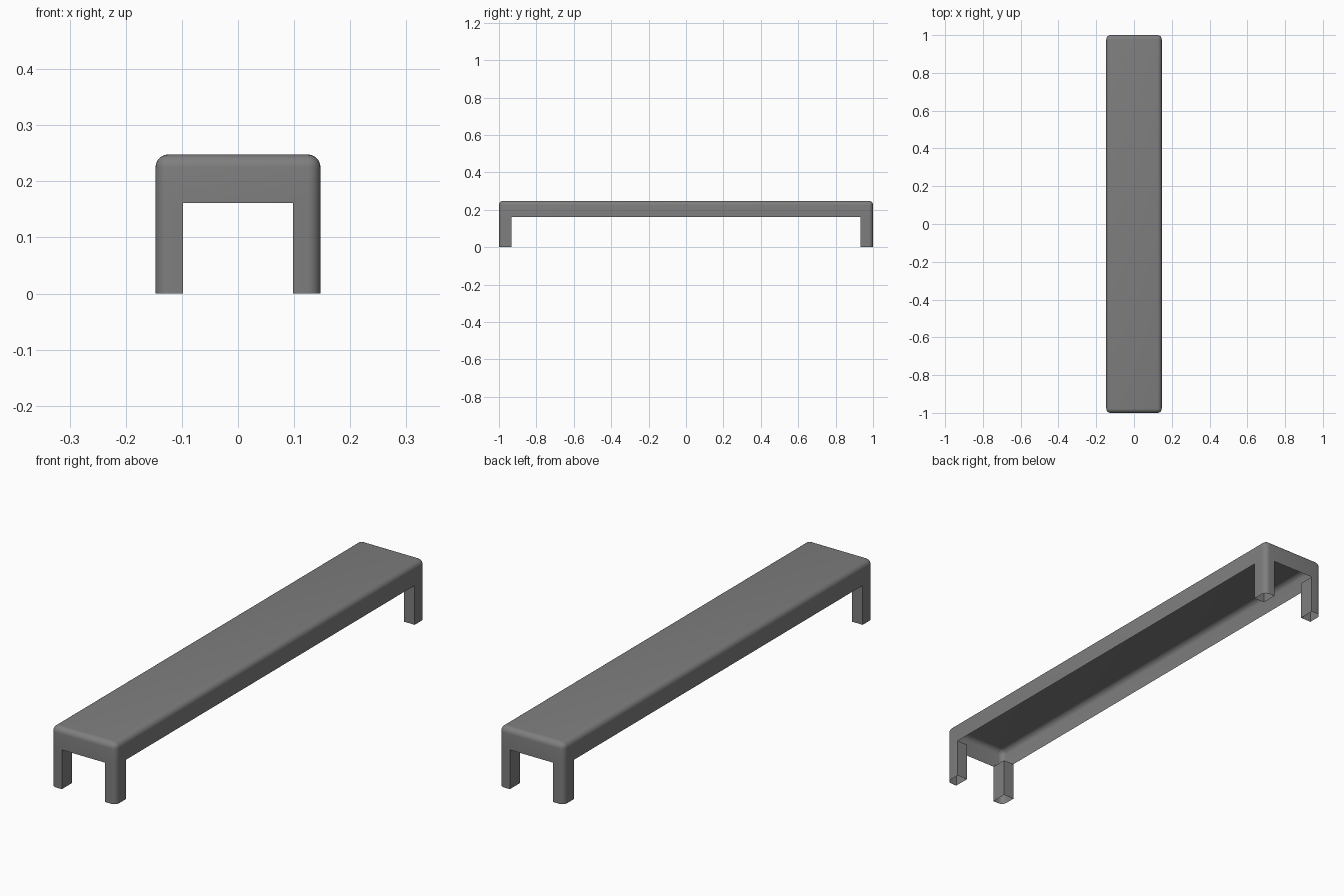
import bpy, bmesh, math

if "Cube" in bpy.data.objects:
    bpy.data.objects.remove(bpy.data.objects["Cube"])

HX, HY, TOP, RIM = 0.147, 1.0, 0.248, 0.161   # half width, half length, heights
LX, LY, R, SEG = 0.098, 0.933, 0.023, 6       # inner leg faces, edge rounding

dark = bpy.data.materials.new("dark_grey")
dark.diffuse_color = (0.21, 0.21, 0.21, 1)
dark.use_nodes = True
dark.node_tree.nodes["Principled BSDF"].inputs["Base Color"].default_value = dark.diffuse_color


def finish(name, bm):
    bmesh.ops.recalc_face_normals(bm, faces=bm.faces)
    mesh = bpy.data.meshes.new(name)
    bm.to_mesh(mesh)
    bm.free()
    mesh.materials.append(dark)
    ob = bpy.data.objects.new(name, mesh)
    bpy.context.collection.objects.link(ob)
    bpy.ops.object.select_all(action='DESELECT')
    bpy.context.view_layer.objects.active = ob
    ob.select_set(True)
    bpy.ops.object.shade_smooth_by_angle(angle=math.radians(35))
    return ob


# Bench top with apron: rounded box shell, open underneath
bm = bmesh.new()
bmesh.ops.create_cube(bm, size=1)
for v in bm.verts:
    v.co.x *= 2 * HX
    v.co.y *= 2 * HY
    v.co.z = TOP if v.co.z > 0 else RIM
edges = [e for e in bm.edges if any(v.co.z > RIM + 0.01 for v in e.verts)]
bmesh.ops.bevel(bm, geom=edges, offset=R, segments=SEG, profile=0.5, affect='EDGES')
bottom = [f for f in bm.faces if all(abs(v.co.z - RIM) < 1e-5 for v in f.verts)]
bmesh.ops.delete(bm, geom=bottom, context='FACES')
finish("bench_top", bm)

# Four legs: open tubes with the outer corner rounded to follow the apron
profile = [(LX, HY), (LX, LY), (HX, LY)]
for i in range(SEG + 1):
    a = math.pi / 2 * i / SEG
    profile.append((HX - R + R * math.cos(a), HY - R + R * math.sin(a)))
for sx, sy, name in [(1, -1, "front_right_leg"), (-1, -1, "front_left_leg"),
                     (1, 1, "back_right_leg"), (-1, 1, "back_left_leg")]:
    bm = bmesh.new()
    low = [bm.verts.new((sx * x, sy * y, 0)) for x, y in profile]
    high = [bm.verts.new((v.co.x, v.co.y, RIM)) for v in low]
    n = len(low)
    for i in range(n):
        j = (i + 1) % n
        bm.faces.new((low[i], low[j], high[j], high[i]))
    finish(name, bm)
